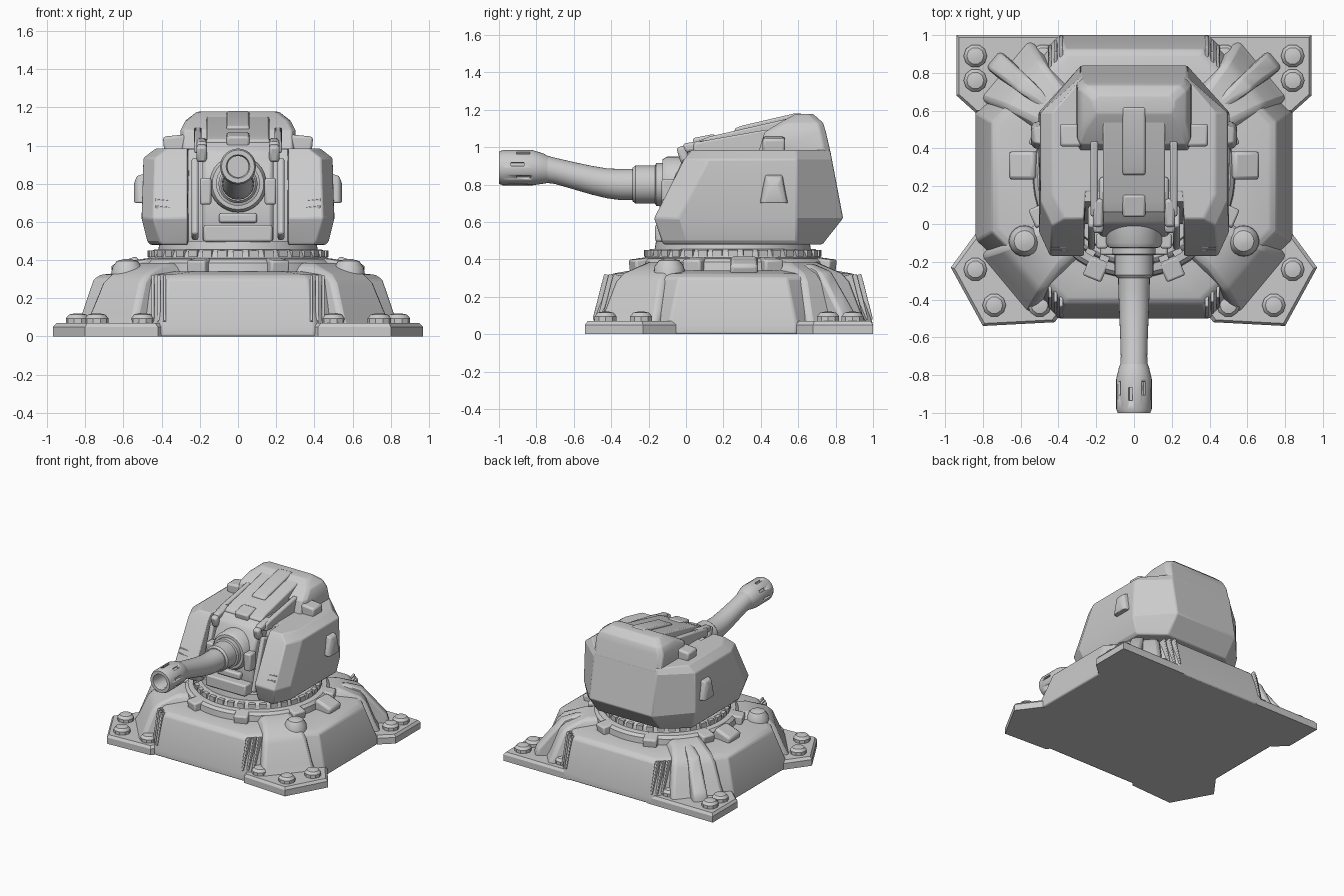
import bpy, bmesh
from math import sin, cos, pi, radians
from mathutils import Vector, Matrix

if "Cube" in bpy.data.objects:
    bpy.data.objects.remove(bpy.data.objects["Cube"])

CY = 0.25  # turret ring centre in y


def finish(name, bm, bevel=0.0, angle=32, segs=2):
    bmesh.ops.recalc_face_normals(bm, faces=bm.faces[:])
    me = bpy.data.meshes.new(name)
    bm.to_mesh(me)
    bm.free()
    ob = bpy.data.objects.new(name, me)
    bpy.context.collection.objects.link(ob)
    bpy.ops.object.select_all(action='DESELECT')
    ob.select_set(True)
    bpy.context.view_layer.objects.active = ob
    bpy.ops.object.shade_smooth_by_angle(angle=radians(angle))
    if bevel:
        m = ob.modifiers.new("soft_edges", 'BEVEL')
        m.width, m.segments, m.limit_method = bevel, segs, 'ANGLE'
        m.angle_limit = radians(25)
    return ob


def loft(name, rings, bevel=0.0, angle=32):
    bm = bmesh.new()
    rows = [[bm.verts.new(p) for p in r] for r in rings]
    n = len(rows[0])
    for a, b in zip(rows, rows[1:]):
        for i in range(n):
            bm.faces.new((a[i], a[(i + 1) % n], b[(i + 1) % n], b[i]))
    bm.faces.new(rows[0])
    bm.faces.new(rows[-1])
    return finish(name, bm, bevel, angle)


def add_box(bm, c, s, rot=(0, 0, 0)):
    m = Matrix.Translation(c) @ Matrix.Rotation(rot[2], 4, 'Z')
    m = m @ Matrix.Rotation(rot[0], 4, 'X') @ Matrix.Rotation(rot[1], 4, 'Y')
    bmesh.ops.create_cube(bm, size=1, matrix=m @ Matrix.Diagonal((*s, 1)))


def box(name, c, s, rot=(0, 0, 0), bevel=0.012):
    bm = bmesh.new()
    add_box(bm, c, s, rot)
    return finish(name, bm, bevel)


def lathe(name, prof, c=(0, CY), n=64):
    # stack of circles: (radius, z)
    return loft(name, [[(c[0] + r * cos(2 * pi * i / n), c[1] + r * sin(2 * pi * i / n), z)
                        for i in range(n)] for r, z in prof])


def side_prism(name, prof, x0, x1, bevel=0.01):
    # (y, z) outline extruded along x
    return loft(name, [[(x, y, z) for y, z in prof] for x in (x0, x1)], bevel)


def octagon(x, hy, cx, cy, z):
    # half sizes and half lengths of the straight edges
    q = [(x, -cy), (x, cy), (cx, hy), (-cx, hy), (-x, cy), (-x, -cy), (-cx, -hy), (cx, -hy)]
    return [(a, CY + b, z) for a, b in q]


def buttress(name, s, t, prof, inner, bevel):
    # diagonal block pointing at a corner; prof: (offset from corner point, half width, z)
    d = Vector((s * .66, t * .55, 0))
    far = d.length
    d.normalize()
    side = Vector((-d.y, d.x, 0))
    rings = []
    for u, w, z in prof:
        rings.append([Vector((0, CY, z)) + d * a + side * b for a, b in
                      ((far + u, -w), (far + u, w), (inner, w), (inner, -w))])
    loft(name, rings, bevel)


# Base body
loft("base_body", [octagon(.84, .75, .40, .34, 0), octagon(.84, .75, .40, .34, .05),
                   octagon(.755, .675, .365, .29, .30), octagon(.72, .645, .35, .275, .323),
                   octagon(.56, .55, .24, .24, .34)], .01)
lathe("ring_band", [(.54, .30), (.53, .385), (.51, .405), (.47, .41), (.46, .44), (.44, .455), (.3, .46)])
lathe("turret_neck", [(.42, .44), (.41, .50)])

# Toothed bearing ring
bm = bmesh.new()
for k in range(36):
    a = 2 * pi * k / 36
    add_box(bm, (.445 * cos(a), CY + .445 * sin(a), .433), (.06, .05, .036), (0, 0, a))
finish("bearing_teeth", bm)

# Lugs around the ring band
for k in range(8):
    a = pi / 8 + k * pi / 4
    box("ring_lug", (.525 * cos(a), CY + .525 * sin(a), .355), (.11, .105, .10), (0, .12, a))

front_foot = [(.36, -.44), (.42, -.52), (.80, -.54), (.97, -.23), (.83, -.04), (.5, -.1)]
back_foot = [(.35, 1.0), (.94, 1.0), (.94, .68), (.84, .59), (.4, .6)]
bolts = [(.50, -.43), (.74, -.43), (.84, -.24), (.48, .89), (.84, .89), (.84, .76)]

for s in (1, -1):
    # Foot plates
    for nm, poly in (("front_foot", front_foot), ("back_foot", back_foot)):
        c = sum((Vector(p) for p in poly), Vector((0, 0))) / len(poly)
        top = [c + (Vector(p) - c) * .94 for p in poly]
        loft(nm, [[(s * x, y, 0) for x, y in poly], [(s * x, y, .05) for x, y in poly],
                  [(s * x, y, .07) for x, y in top]])
    # Bolts
    for x, y in bolts:
        lathe("foot_bolt", [(.062, .05), (.062, .095), (.045, .115), (.02, .12)], (s * x, y), 10)
    # Corner buttresses, narrowing upwards
    for t in (1, -1):
        buttress("corner_buttress", s, t, [(.05, .21, .03), (.0, .19, .12), (-.065, .165, .28),
                                           (-.11, .15, .325), (-.27, .11, .385)], .45, .025)
        # Ribbed flanks beside each buttress
        bm = bmesh.new()
        for k in range(3):
            add_box(bm, (s * (.385 + .03 * k), CY + t * (.675 - .025 * k), .19), (.018, .09, .25), (t * .25, 0, 0))
        finish("flank_ribs", bm, .005)
    # Raised spine along each back buttress
    buttress("back_ridge", s, 1, [(.12, .06, .04), (.10, .055, .12), (.0, .05, .24), (-.08, .045, .335),
                                  (-.2, .03, .375)], .55, .02)
    # Shoulder knobs and side blocks
    lathe("shoulder_knob", [(.085, .30), (.08, .36), (.055, .395), (.02, .405)], (s * .58, -.09), 20)
    box("side_block", (s * .58, .31, .345), (.15, .15, .11), (0, s * .35, 0), .02)


# Turret armour shell with a gun notch at the front
def shell(z, yf, w, yb, bx=.28):
    half = [(.255, .17), (.265, yf), (w - .06, yf), (w, yf + .13), (w, .59), (bx, yb)]
    return [(x, y, z) for x, y in half] + [(-x, y, z) for x, y in reversed(half)]


loft("turret_shell", [shell(.48, -.12, .46, .73), shell(.50, -.13, .475, .745), shell(.62, -.17, .505, .84),
                      shell(.935, -.01, .495, .78), shell(.985, .03, .43, .77)], .008, 20)

# Gun mount
side_prism("gun_mantlet", [(.25, .49), (-.06, .49), (-.09, .6), (-.07, .82), (0, .97), (.08, 1.03), (.25, 1.03)],
           -.185, .185, .02)
box("front_apron", (0, -.10, .54), (.36, .13, .09))
box("apron_lip", (0, -.09, .62), (.2, .07, .05))
side_prism("notch_back", [(.25, .49), (.02, .49), (.0, .6), (.12, .98), (.25, .98)], -.27, .27, 0)

# Roof hood, its back flush with the shell
hood = [(.305, .38, .778, .95), (.30, .42, .748, 1.08), (.275, .50, .733, 1.13), (.215, .585, .68, 1.177)]
loft("roof_hood", [[(-x + .02, a, z), (x - .02, a, z), (x, a + .04, z), (x, b - .03, z), (x - .03, b, z),
                    (-x + .03, b, z), (-x, b - .03, z), (-x, a + .04, z)] for x, a, b, z in hood], .008)
side_prism("roof_spine", [(.06, .96), (.06, 1.03), (.12, 1.055), (.60, 1.165), (.62, .96)], -.165, .165)
side_prism("spine_ridge", [(.26, 1.05), (.26, 1.10), (.30, 1.115), (.58, 1.18), (.62, 1.18), (.62, 1.05)], -.06, .06)
box("spine_nose", (0, .10, 1.03), (.12, .12, .06), (.2, 0, 0))

for s in (1, -1):
    box("hood_side_block", (s * .33, .47, 1.01), (.12, .12, .085), (0, s * .1, 0), .015)
    side_prism("roof_rail", [(.04, .96), (.04, 1.02), (.10, 1.035), (.44, 1.095), (.44, .96)], s * .19, s * .23)
    # Hooks over the gun notch
    box("hook_arm", (s * .19, .06, 1.005), (.055, .15, .05), (.15, 0, 0), .015)
    box("hook_tip", (s * .19, -.015, .96), (.055, .05, .09), (.3, 0, 0), .015)
    box("notch_pillar", (s * .225, -.02, .72), (.035, .12, .42), (-.3, 0, 0))
    box("mount_lug", (s * .17, -.09, .76), (.06, .08, .14))
    # Side pods
    loft("side_pod", [[(s * x, a, .70), (s * x, b, .70), (s * x, b - .03, zt), (s * x, a + .03, zt)]
                      for x, a, b, zt in ((.47, .39, .55, .86), (.53, .40, .54, .84), (.545, .42, .52, .80))], .008)
    # Front vents
    for k in range(2):
        box("vent_slit", (s * .395, -.128 + .018 * k, .675 + .035 * k), (.08, .03, .014), (0, s * -.12, 0), .003)


# Gun barrel swept along a drooping centre line: (y, z, radius)
def sweep(name, path, n=32):
    return loft(name, [[(r * cos(2 * pi * i / n), y, z + r * sin(2 * pi * i / n)) for i in range(n)]
                       for y, z, r in path])


sweep("gun_collar", [(.05, .80, .15), (-.10, .80, .15), (-.125, .80, .135), (-.13, .80, .08)])
sweep("gun_sleeve", [(-.08, .80, .115), (-.16, .80, .115), (-.165, .80, .102), (-.27, .80, .102),
                     (-.285, .80, .09), (-.285, .80, .05)])
sweep("gun_barrel", [(-.2, .80, .085), (-.35, .80, .083), (-.42, .806, .08), (-.50, .822, .077),
                     (-.60, .847, .073), (-.70, .873, .07), (-.76, .885, .074), (-.84, .89, .08)])
muzzle = sweep("muzzle_brake", [(-.72, .877, .065), (-.76, .885, .08), (-.82, .89, .094), (-.98, .89, .094),
                                (-1.0, .89, .086), (-1.0, .89, .062), (-.98, .89, .055), (-.86, .89, .055)])

# Muzzle slots cut into the brake
bm = bmesh.new()
for k in range(8):
    a = k * pi / 4 + .2
    add_box(bm, (.093 * cos(a), -.90 + .03 * (k % 2), .89 + .093 * sin(a)), (.035, .07, .02), (0, -a, 0))
cutter = finish("slot_cutter", bm)
cutter.hide_render = True
cutter.hide_viewport = True
cut = muzzle.modifiers.new("slots", 'BOOLEAN')
cut.object, cut.operation, cut.solver = cutter, 'DIFFERENCE', 'EXACT'
